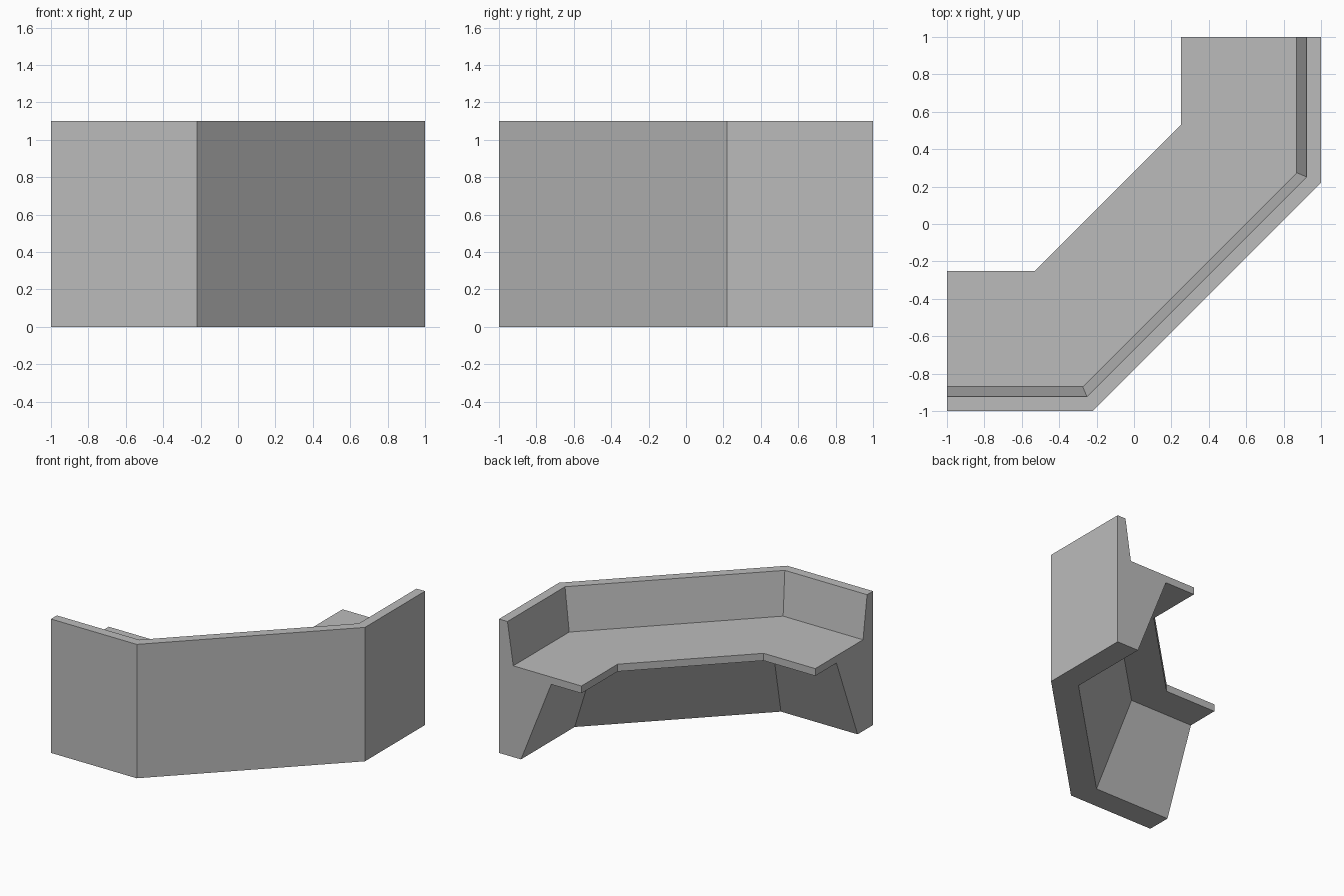
import bpy
import bmesh
from mathutils import Vector

cube = bpy.data.objects.get("Cube")
if cube:
    bpy.data.objects.remove(cube, do_unlink=True)

# Plain grey finish
grey = bpy.data.materials.new("plain_grey")
grey.use_nodes = True
grey.diffuse_color = (0.5, 0.5, 0.5, 1)
grey.node_tree.nodes["Principled BSDF"].inputs["Base Color"].default_value = grey.diffuse_color

# Outer wall line on the floor, and the bench section as (depth inward, height)
PATH = [Vector(p) for p in ((-1, -1), (-0.22, -1), (1, 0.22), (1, 1))]
SECTION = [(0, 0), (0.2, 0), (0.475, 0.69), (0.75, 0.69), (0.75, 0.75),
           (0.13, 0.75), (0.077, 1.1), (0, 1.1)]


def inward(a, b):
    """Unit normal on the seat side of a wall segment."""
    d = (b - a).normalized()
    return Vector((-d.y, d.x))


def sweep(name, path, section, material):
    """Sweep a closed section along a path with mitred corners."""
    normals = [inward(a, b) for a, b in zip(path, path[1:])]
    bm = bmesh.new()
    rings = []
    for i, p in enumerate(path):
        n0, n1 = normals[max(i - 1, 0)], normals[min(i, len(normals) - 1)]
        mitre = (n0 + n1) / (1 + n0.dot(n1))
        rings.append([bm.verts.new((*(p + mitre * d), z)) for d, z in section])
    for r0, r1 in zip(rings, rings[1:]):
        for k in range(len(section)):
            j = (k + 1) % len(section)
            bm.faces.new((r0[k], r0[j], r1[j], r1[k]))
    bm.faces.new(rings[0])
    bm.faces.new(rings[-1])
    bmesh.ops.recalc_face_normals(bm, faces=bm.faces)
    mesh = bpy.data.meshes.new(name)
    bm.to_mesh(mesh)
    bm.free()
    mesh.materials.append(material)
    obj = bpy.data.objects.new(name, mesh)
    bpy.context.collection.objects.link(obj)
    return obj


# Angled corner bench: backrest, seat and sloping base in one section
sweep("corner_bench", PATH, SECTION, grey)
